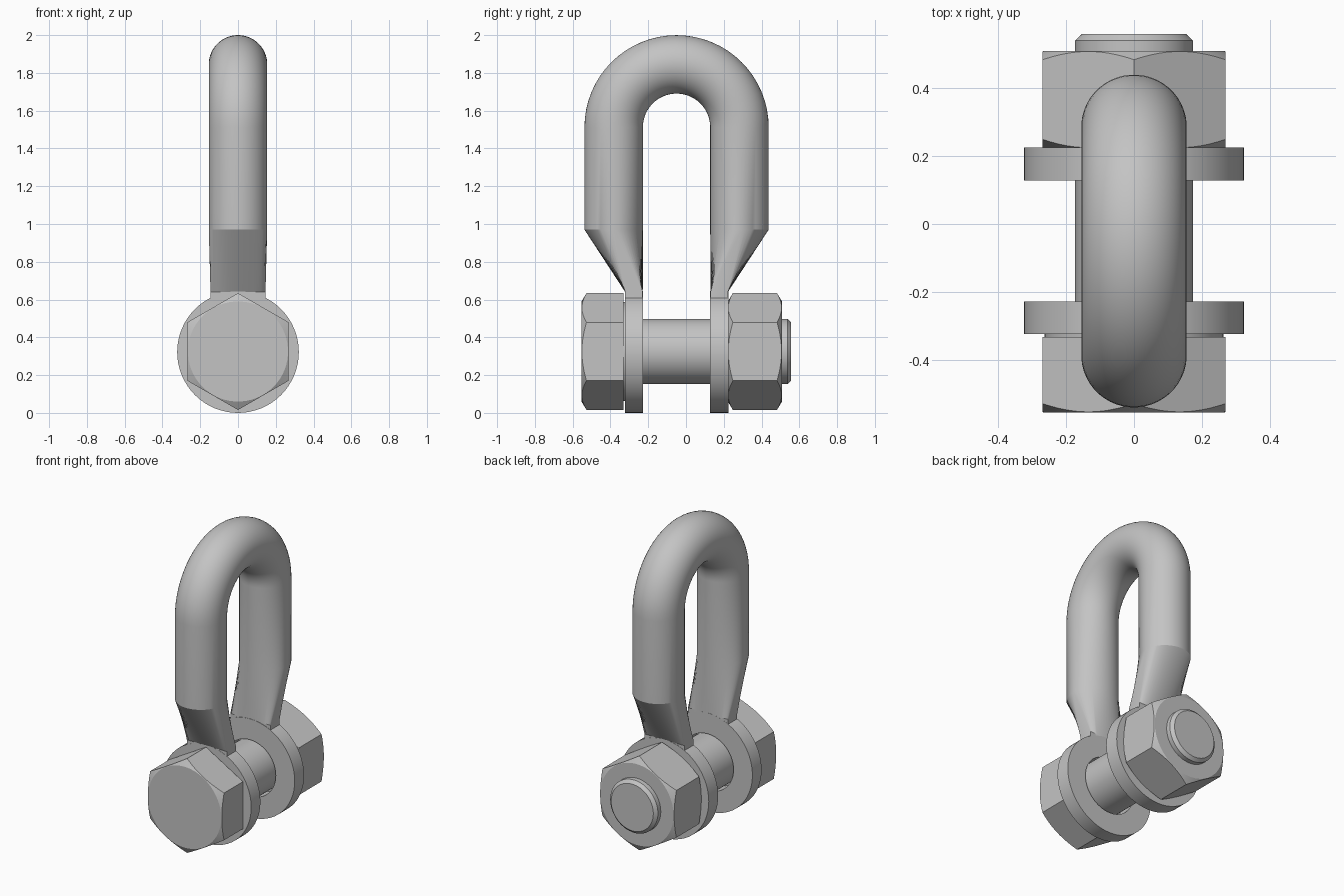
import bpy, bmesh
from math import pi, sin, cos, sqrt

if "Cube" in bpy.data.objects:
    bpy.data.objects.remove(bpy.data.objects["Cube"])

steel = bpy.data.materials.new("grey steel")
steel.use_nodes = True
GREY = (0.55, 0.55, 0.55, 1)
steel.diffuse_color = GREY
steel.node_tree.nodes["Principled BSDF"].inputs["Base Color"].default_value = GREY

PIN_Z = 0.325      # height of the bolt axis
MID_Y = -0.05      # middle of the bow
EYE_R = 0.322


def loft(name, rings, capped=True, angle=20):
    """Skin a list of equal-length point rings, capped or joined end to start."""
    bm = bmesh.new()
    loops = [[bm.verts.new(p) for p in ring] for ring in rings]
    n = len(loops[0])
    pairs = list(zip(loops, loops[1:]))
    if capped:
        bm.faces.new(loops[0])
        bm.faces.new(loops[-1])
    else:
        pairs.append((loops[-1], loops[0]))
    for a, b in pairs:
        for i in range(n):
            j = (i + 1) % n
            bm.faces.new((a[i], a[j], b[j], b[i]))
    bmesh.ops.recalc_face_normals(bm, faces=bm.faces)
    mesh = bpy.data.meshes.new(name)
    bm.to_mesh(mesh)
    bm.free()
    obj = bpy.data.objects.new(name, mesh)
    bpy.context.collection.objects.link(obj)
    mesh.materials.append(steel)
    bpy.ops.object.select_all(action='DESELECT')
    obj.select_set(True)
    bpy.context.view_layer.objects.active = obj
    bpy.ops.object.shade_smooth_by_angle(angle=angle * pi / 180)
    return obj


def turned(name, profile, z=PIN_Z, capped=True, n=64):
    """Revolve (radius, y) points about the bolt axis."""
    rings = [[(r * sin(2 * pi * i / n), y, z + r * cos(2 * pi * i / n))
              for i in range(n)] for r, y in profile]
    return loft(name, rings, capped)


def hexagon(name, y0, y1, chamfer0, chamfer1, flat=0.268, n=72):
    """Hexagonal prism with conical chamfers on the chosen ends."""
    def ring(y, slope, face):
        pts = []
        for i in range(n):
            t = 2 * pi * i / n
            r = flat / cos((t % (pi / 3)) - pi / 6)
            inset = (r - flat) * 0.58 + 0.002
            if face and slope:
                r = flat - 0.003
            pts.append((r * sin(t), y + (0 if face else slope * inset), PIN_Z + r * cos(t)))
        return pts
    rings = [ring(y0, chamfer0, True)] if chamfer0 else []
    rings += [ring(y0, chamfer0, False), ring(y1, -chamfer1, False)]
    if chamfer1:
        rings.append(ring(y1, -chamfer1, True))
    return loft(name, rings)


# Bow with two legs flattening into the eyes
TUBE, BEND, ARC_Z, SEG = 0.155, 0.333, 1.512, 48
angles = [2 * pi * (i + 0.5) / SEG for i in range(SEG)]


def leg_end(side):
    """Rings from the eye up to the start of the taper."""
    rings = []
    for z, flat in ((0.57, 1), (0.64, 1), (0.97, 0)):
        ring = []
        for a in angles:
            out = BEND + TUBE * cos(a)
            if flat:
                out = 0.272 if cos(a) > 0 else 0.179
            ring.append((TUBE * (0.94 if flat else 1) * sin(a), MID_Y + side * out, z))
        rings.append(ring)
    return rings


arc = []
for k in range(33):
    t = pi * k / 32
    arc.append([(TUBE * sin(a), MID_Y - (BEND + TUBE * cos(a)) * cos(t),
                 ARC_Z + (BEND + TUBE * cos(a)) * sin(t)) for a in angles])
loft("bow", leg_end(-1) + arc + leg_end(1)[::-1], angle=25)

# Round eyes with clearance holes
for name, y0, y1 in (("front_eye", -0.323, -0.228), ("back_eye", 0.127, 0.224)):
    turned(name, [(0.185, y0), (EYE_R, y0), (EYE_R, y1), (0.185, y1)], EYE_R, False)

# Bolt, head and nut
turned("bolt_shank", [(0.173, -0.4), (0.173, 0.538), (0.153, 0.557)])
turned("head_collar", [(0.262, -0.335), (0.262, -0.322)])
hexagon("bolt_head", -0.553, -0.331, 1, 0)
hexagon("nut", 0.222, 0.508, 1, 1)
